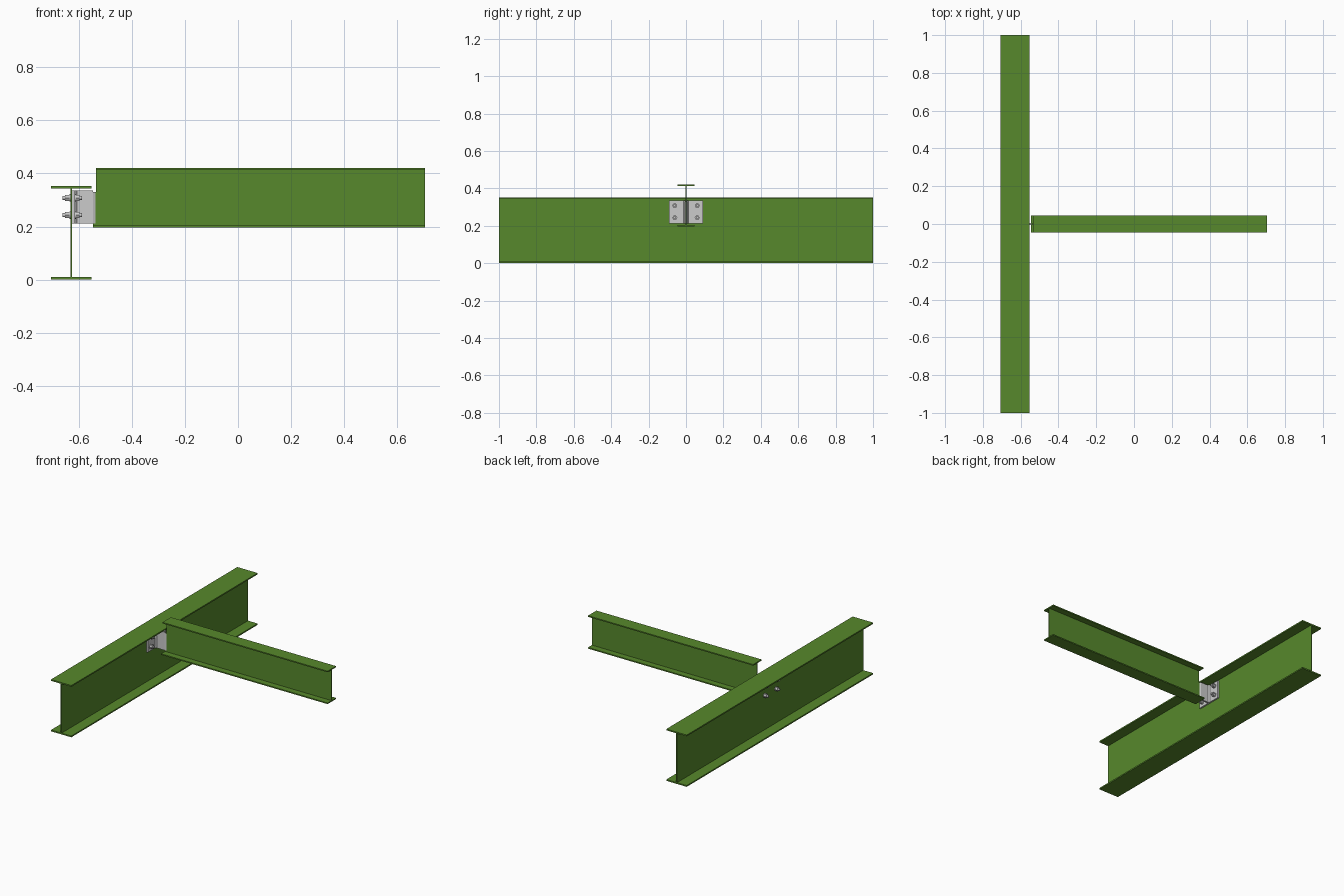
import bpy, bmesh, math
from mathutils import Matrix, Vector

if "Cube" in bpy.data.objects:
    bpy.data.objects.remove(bpy.data.objects["Cube"])

green = bpy.data.materials.new("green_paint")
green.diffuse_color = (0.095, 0.25, 0.025, 1)
green.use_nodes = True
green.node_tree.nodes["Principled BSDF"].inputs["Base Color"].default_value = green.diffuse_color


def extrude(name, pts, vec, mat=None):
    """Solid from a closed outline of 3D points swept along vec."""
    bm = bmesh.new()
    face = bm.faces.new([bm.verts.new(p) for p in pts])
    res = bmesh.ops.extrude_face_region(bm, geom=[face])
    bmesh.ops.translate(bm, vec=vec,
                        verts=[v for v in res["geom"] if isinstance(v, bmesh.types.BMVert)])
    bmesh.ops.recalc_face_normals(bm, faces=bm.faces)
    me = bpy.data.meshes.new(name)
    bm.to_mesh(me)
    bm.free()
    ob = bpy.data.objects.new(name, me)
    bpy.context.collection.objects.link(ob)
    if mat:
        me.materials.append(mat)
    return ob


def box(name, x0, x1, y0, y1, z0, z1, mat=None):
    pts = [(x0, y0, z0), (x1, y0, z0), (x1, y1, z0), (x0, y1, z0)]
    return extrude(name, pts, (0, 0, z1 - z0), mat)


def i_profile(w, z0, z1, tw, tf):
    """Half outline of an I section, mirrored to close it."""
    half = [(w / 2, z0), (w / 2, z0 + tf), (tw / 2, z0 + tf),
            (tw / 2, z1 - tf), (w / 2, z1 - tf), (w / 2, z1)]
    return half + [(-a, b) for a, b in reversed(half)]


# Main girder along y
GX = -0.629
extrude("main_girder", [(GX + a, -1, z) for a, z in i_profile(0.153, 0, 0.352, 0.007, 0.009)],
        (0, 2, 0), green)

# Secondary beam along x
extrude("secondary_beam", [(-0.536, a, z) for a, z in i_profile(0.09, 0.197, 0.421, 0.006, 0.008)],
        (1.241, 0, 0), green)

# Lower web and bottom flange run slightly further than the top
box("beam_web_tongue", -0.546, -0.536, -0.003, 0.003, 0.205, 0.33, green)
box("beam_flange_tongue", -0.546, -0.536, -0.045, 0.045, 0.197, 0.205, green)

# Tee connector: flange against the girder web, stem to the beam web
box("tee_flange", -0.6255, -0.615, -0.09, 0.09, 0.212, 0.336)
box("tee_stem", -0.615, -0.5465, -0.005, 0.005, 0.212, 0.336)

# Fillet welds along the stem
for s, side in ((-1, "front"), (1, "back")):
    extrude("stem_weld_" + side, [(-0.615, s * 0.005, 0.212), (-0.607, s * 0.005, 0.212),
                                  (-0.615, s * 0.013, 0.212)], (0, 0, 0.124))
    extrude("beam_weld_" + side, [(-0.5465, s * 0.003, 0.212), (-0.5465, s * 0.007, 0.212),
                                  (-0.537, s * 0.003, 0.212)], (0, 0, 0.118))


# Bolts through tee flange and girder web
def bolt(name, y, z):
    bm = bmesh.new()
    # sides, radius, start x, end x: shank, nut washer, nut, head washer, head
    for n, r, x0, x1 in ((20, 0.0075, -0.662, -0.588), (24, 0.0145, -0.6355, -0.6325),
                         (6, 0.0135, -0.652, -0.6355), (24, 0.0145, -0.615, -0.612),
                         (6, 0.0135, -0.612, -0.597)):
        m = Matrix.Translation(Vector(((x0 + x1) / 2, y, z))) @ Matrix.Rotation(math.pi / 2, 4, "Y")
        bmesh.ops.create_cone(bm, cap_ends=True, segments=n, radius1=r, radius2=r,
                              depth=x1 - x0, matrix=m)
    me = bpy.data.meshes.new(name)
    bm.to_mesh(me)
    bm.free()
    ob = bpy.data.objects.new(name, me)
    bpy.context.collection.objects.link(ob)
    bpy.ops.object.select_all(action="DESELECT")
    ob.select_set(True)
    bpy.context.view_layer.objects.active = ob
    bpy.ops.object.shade_smooth_by_angle(angle=math.radians(30))


for y, side in ((-0.06, "front"), (0.06, "back")):
    for z, level in ((0.243, "lower"), (0.308, "upper")):
        bolt(f"bolt_{side}_{level}", y, z)
